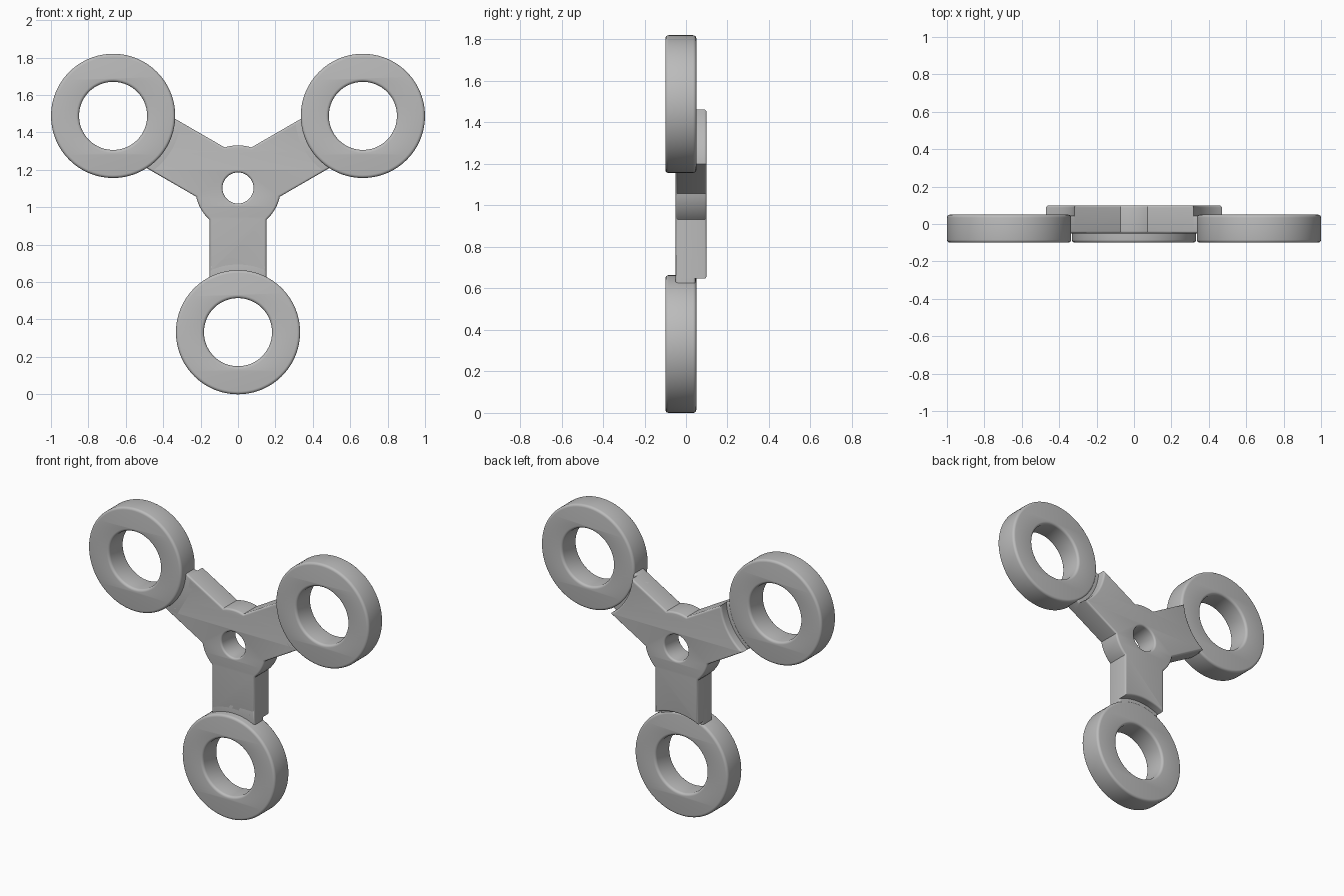
import bpy
from math import sin, cos, pi, sqrt, asin, radians

if "Cube" in bpy.data.objects:
    bpy.data.objects.remove(bpy.data.objects["Cube"])

REACH, RING_OUT, RING_IN = 0.771, 0.332, 0.182
HUB, HOLE, HALF_W, NOTCH = 0.228, 0.083, 0.152, 0.35
CENTRE_Z = REACH + RING_OUT
ARMS = [radians(a) for a in (30, 150, 270)]

grey = bpy.data.materials.new("plain grey")
grey.use_nodes = True
colour = (0.5, 0.5, 0.5, 1)
grey.diffuse_color = colour
grey.node_tree.nodes["Principled BSDF"].inputs["Base Color"].default_value = colour


def circle(r, centre=(0, 0), n=96):
    return [(centre[0] + r * cos(2 * pi * i / n), centre[1] + r * sin(2 * pi * i / n))
            for i in range(n)]


def turn(u, v, a):
    return (u * cos(a) - v * sin(a), u * sin(a) + v * cos(a))


def plate(name, loops, y0, y1, bevel):
    """Extrude flat outlines (holes allowed) from y0 to y1 with rounded rims."""
    curve = bpy.data.curves.new(name, "CURVE")
    curve.dimensions = "2D"
    curve.fill_mode = "BOTH"
    curve.extrude = (y1 - y0) / 2 - bevel
    curve.bevel_depth = bevel
    curve.bevel_resolution = 3
    curve.offset = -bevel
    for pts in loops:
        spline = curve.splines.new("POLY")
        spline.points.add(len(pts) - 1)
        for p, (x, y) in zip(spline.points, pts):
            p.co = (x, y, 0, 1)
        spline.use_cyclic_u = True
    temp = bpy.data.objects.new(name + "_outline", curve)
    bpy.context.collection.objects.link(temp)
    bpy.context.view_layer.update()
    graph = bpy.context.evaluated_depsgraph_get()
    mesh = bpy.data.meshes.new_from_object(temp.evaluated_get(graph))
    bpy.data.objects.remove(temp)
    mesh.materials.clear()
    mesh.materials.append(grey)
    ob = bpy.data.objects.new(name, mesh)
    bpy.context.collection.objects.link(ob)
    ob.rotation_euler.x = pi / 2
    ob.location = (0, (y0 + y1) / 2, CENTRE_Z)
    bpy.ops.object.select_all(action="DESELECT")
    bpy.context.view_layer.objects.active = ob
    ob.select_set(True)
    bpy.ops.object.mode_set(mode="EDIT")
    bpy.ops.mesh.select_all(action="SELECT")
    bpy.ops.mesh.remove_doubles(threshold=0.0001)
    bpy.ops.mesh.normals_make_consistent(inside=False)
    bpy.ops.object.mode_set(mode="OBJECT")
    bpy.ops.object.shade_smooth_by_angle(angle=radians(35))
    return ob


# Hub and arms in one outline: scooped arm ends, then hub arcs between arms
outline = []
start = asin(HALF_W / HUB)
for a in ARMS:
    for i in range(17):
        v = HALF_W * (i / 8 - 1)
        outline.append(turn(REACH - sqrt(NOTCH ** 2 - v * v), v, a))
    for i in range(13):
        t = a + start + (2 * pi / 3 - 2 * start) * i / 12
        outline.append((HUB * cos(t), HUB * sin(t)))
plate("hub_and_arms", [outline, circle(HOLE, n=64)], -0.05, 0.1, 0.012)

# Rings, and the short neck joining each one to its arm
for a, side in zip(ARMS, ("left", "right", "lower")):
    plate(side + "_ring", [circle(RING_OUT, turn(REACH, 0, a)),
                           circle(RING_IN, turn(REACH, 0, a))], -0.1, 0.05, 0.016)
    neck = [turn(u, v, a) for u, v in ((0.38, -HALF_W), (0.5, -HALF_W),
                                       (0.5, HALF_W), (0.38, HALF_W))]
    plate(side + "_neck", [neck], -0.05, 0.045, 0.012)
